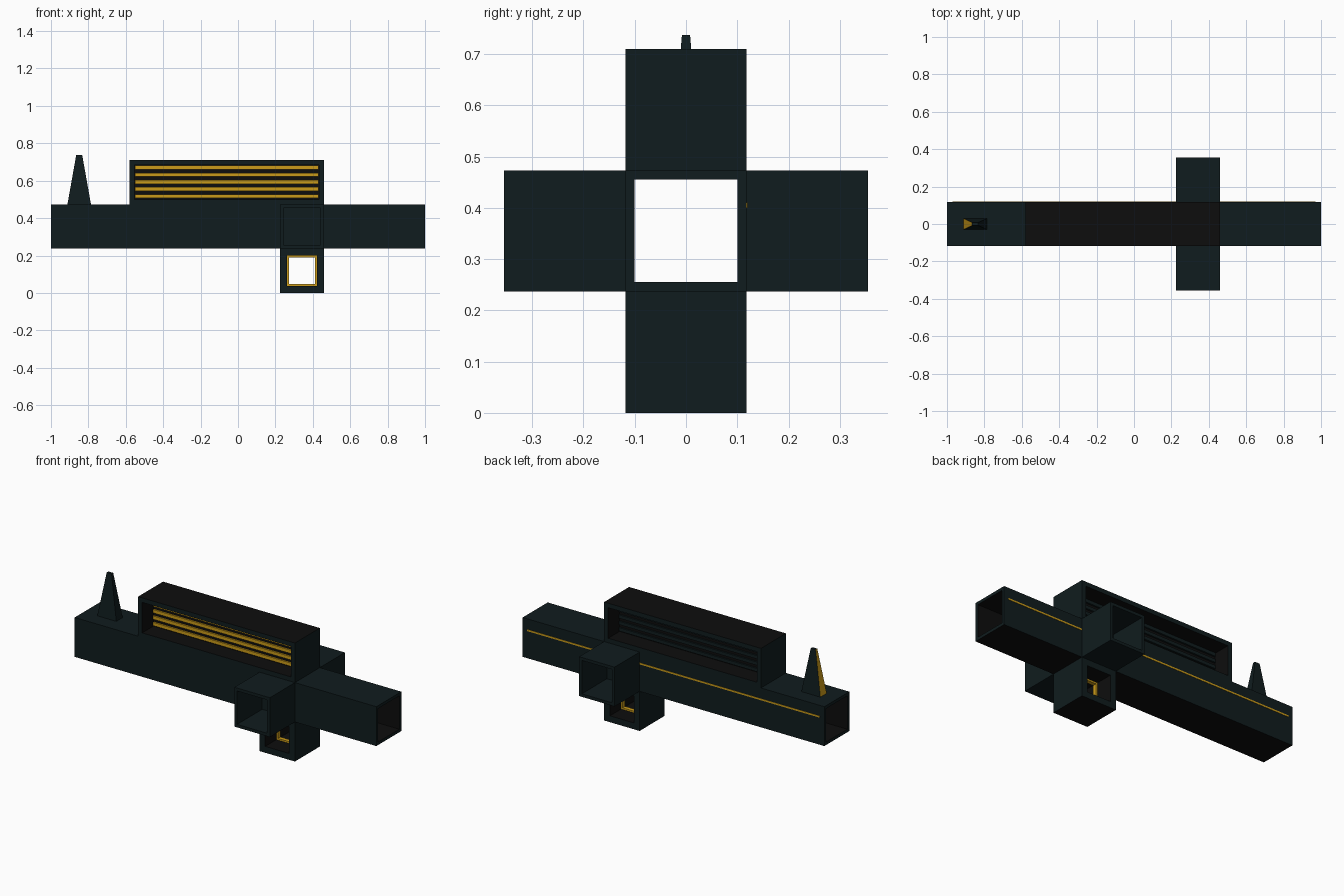
import bpy, bmesh
from mathutils import Vector

if "Cube" in bpy.data.objects:
    bpy.data.objects.remove(bpy.data.objects["Cube"])


def material(name, rgb):
    m = bpy.data.materials.new(name)
    m.diffuse_color = (*rgb, 1)
    m.use_nodes = True
    m.node_tree.nodes["Principled BSDF"].inputs["Base Color"].default_value = m.diffuse_color
    return m


TEAL = material("dark_teal", (0.005, 0.0115, 0.013))
BLACK = material("black", (0.004, 0.004, 0.004))
GOLD = material("gold", (0.6, 0.33, 0.01))


def finish(name, bm, mats, pick=None):
    bmesh.ops.recalc_face_normals(bm, faces=bm.faces)
    if pick:
        for f in bm.faces:
            f.material_index = pick(f.normal, f.calc_center_median())
    me = bpy.data.meshes.new(name)
    bm.to_mesh(me)
    bm.free()
    for m in mats:
        me.materials.append(m)
    ob = bpy.data.objects.new(name, me)
    bpy.context.collection.objects.link(ob)
    return ob


def box(name, lo, hi, mat):
    bm = bmesh.new()
    bmesh.ops.create_cube(bm, size=1)
    lo, hi = Vector(lo), Vector(hi)
    for v in bm.verts:
        v.co = (lo + hi) / 2 + v.co * (hi - lo)
    return finish(name, bm, [mat])


def tube(name, axis, lo, hi, wall, mats=(TEAL,), pick=None):
    """Square tube, open at both ends along the axis (0 = x, 1 = y)."""
    bm = bmesh.new()
    u, w = [i for i in range(3) if i != axis]

    def loop(a, d):
        verts = []
        for p, q in ((lo[u] + d, lo[w] + d), (hi[u] - d, lo[w] + d),
                     (hi[u] - d, hi[w] - d), (lo[u] + d, hi[w] - d)):
            co = [0, 0, 0]
            co[axis], co[u], co[w] = a, p, q
            verts.append(bm.verts.new(co))
        return verts

    rings = [loop(lo[axis], 0), loop(hi[axis], 0),
             loop(hi[axis], wall), loop(lo[axis], wall)]
    for k in range(4):
        a, b = rings[k], rings[(k + 1) % 4]
        for i in range(4):
            j = (i + 1) % 4
            bm.faces.new((a[i], a[j], b[j], b[i]))
    return finish(name, bm, mats, pick)


def black_where(axis, lo, hi, outer_z):
    """Black inner faces plus one black outer face (z normal = outer_z)."""
    mid = (Vector(lo) + Vector(hi)) / 2

    def pick(n, c):
        inner = abs(n[axis]) < 0.5 and n.dot(c - mid) < 0
        return int(inner or n.z * outer_z > 0.5)
    return pick


H = 0.118            # half width of every beam
X0, X1 = 0.225, 0.46  # crossing block
Z0, Z1, Z2 = 0.237, 0.473, 0.71

# long main beam, open end to end
lo, hi = (-1, -H, Z0), (1, H, Z1)
tube("main_beam", 0, lo, hi, 0.018, (TEAL, BLACK), black_where(0, lo, hi, -1))

# short side arms, open at the outer end
for name, a, b in (("front_arm", -0.355, -H), ("back_arm", H, 0.355)):
    tube(name, 1, (X0, a, Z0), (X1, b, Z1), 0.018)

# lower block with a see-through window and gold trim
lo, hi = (X0, -H, 0), (X1, H, Z0)
tube("lower_block", 1, lo, hi, 0.038, (TEAL, BLACK), black_where(1, lo, hi, -1))
tube("window_trim", 1, (0.263, -0.012, 0.038), (0.422, 0.012, 0.199), 0.01, (GOLD,))

# upper hall with a central wall carrying slats on both sides
lo, hi = (-0.58, -H, Z1), (X1, H, Z2)
tube("upper_hall", 1, lo, hi, 0.027, (TEAL, BLACK), black_where(1, lo, hi, 1))
box("hall_inner_wall", (-0.56, -0.01, 0.49), (0.44, 0.01, 0.695), BLACK)
for i in range(5):
    z = 0.517 + i * 0.0383
    box(f"front_slat_{i + 1}", (-0.55, -0.02, z - 0.01), (0.43, -0.01, z + 0.01), GOLD)
    box(f"back_slat_{i + 1}", (-0.55, 0.01, z - 0.01), (0.43, 0.02, z + 0.01), TEAL)

# gold line along the back of the main beam, broken by the arm
for name, a, b in (("back_line_left", -0.97, X0), ("back_line_right", X1, 0.97)):
    box(name, (a, H - 0.001, 0.4), (b, H + 0.002, 0.41), GOLD)

# tapered spire with one gold face
bm = bmesh.new()
bmesh.ops.create_cube(bm, size=2)
for v in bm.verts:
    top = v.co.z > 0
    v.co = (-0.849 + v.co.x * (0.016 if top else 0.063),
            v.co.y * (0.008 if top else 0.03), 0.737 if top else Z1)
finish("spire", bm, (TEAL, GOLD), lambda n, c: int(n.x < -0.5))
